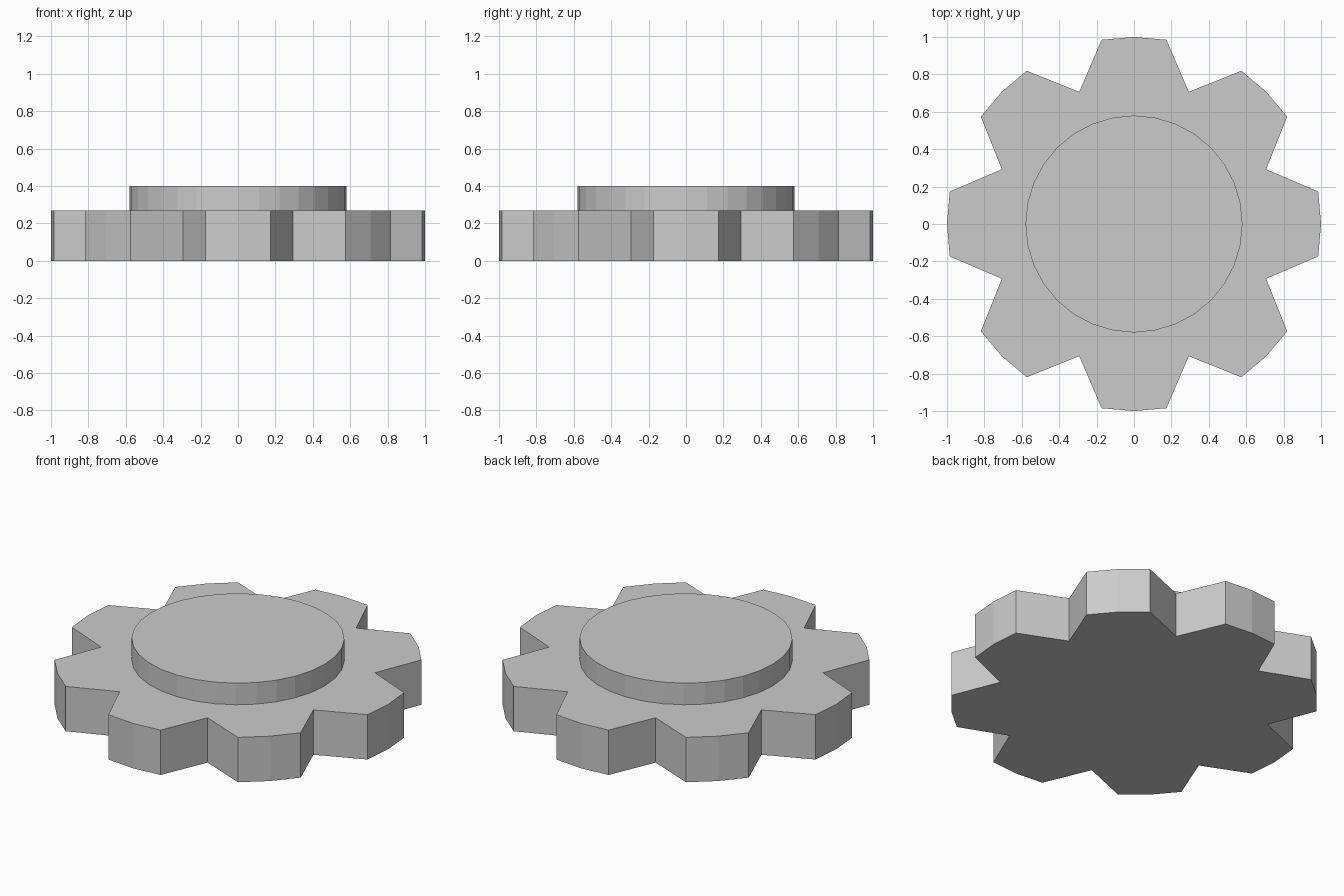
import bpy
import bmesh
from math import sin, cos, radians

cube = bpy.data.objects.get("Cube")
if cube:
    bpy.data.objects.remove(cube, do_unlink=True)

TEETH = 8
TIP_RADIUS, ROOT_RADIUS = 1.0, 0.765
GEAR_HEIGHT, HUB_TOP = 0.27, 0.4
HUB_RADIUS, HUB_SIDES = 0.58, 32

grey = bpy.data.materials.new("plain grey")
grey.use_nodes = True
colour = (0.6, 0.6, 0.6, 1)
grey.diffuse_color = colour
grey.node_tree.nodes["Principled BSDF"].inputs["Base Color"].default_value = colour


def polar(radius, degrees):
    return radius * cos(radians(degrees)), radius * sin(radians(degrees))


def extrude_profile(name, outline, bottom, top, open_bottom=False):
    """Raise a flat outline into a prism."""
    bm = bmesh.new()
    low = [bm.verts.new((x, y, bottom)) for x, y in outline]
    high = [bm.verts.new((x, y, top)) for x, y in outline]
    bm.faces.new(high)
    if not open_bottom:
        bm.faces.new(low[::-1])
    for i in range(len(outline)):
        j = (i + 1) % len(outline)
        bm.faces.new((low[i], low[j], high[j], high[i]))
    mesh = bpy.data.meshes.new(name)
    bm.to_mesh(mesh)
    bm.free()
    mesh.materials.append(grey)
    obj = bpy.data.objects.new(name, mesh)
    bpy.context.collection.objects.link(obj)
    return obj


# Toothed wheel: each tooth has a three-point tip and one sharp valley
step = 360 / TEETH
gear_outline = []
for tooth in range(TEETH):
    centre = tooth * step
    gear_outline += [polar(TIP_RADIUS, centre + a) for a in (-10, 0, 10)]
    gear_outline.append(polar(ROOT_RADIUS, centre + step / 2))
extrude_profile("gear_wheel", gear_outline, 0, GEAR_HEIGHT)

# Raised round hub, resting on the wheel
hub_outline = [polar(HUB_RADIUS, i * 360 / HUB_SIDES) for i in range(HUB_SIDES)]
extrude_profile("hub", hub_outline, GEAR_HEIGHT, HUB_TOP, open_bottom=True)
